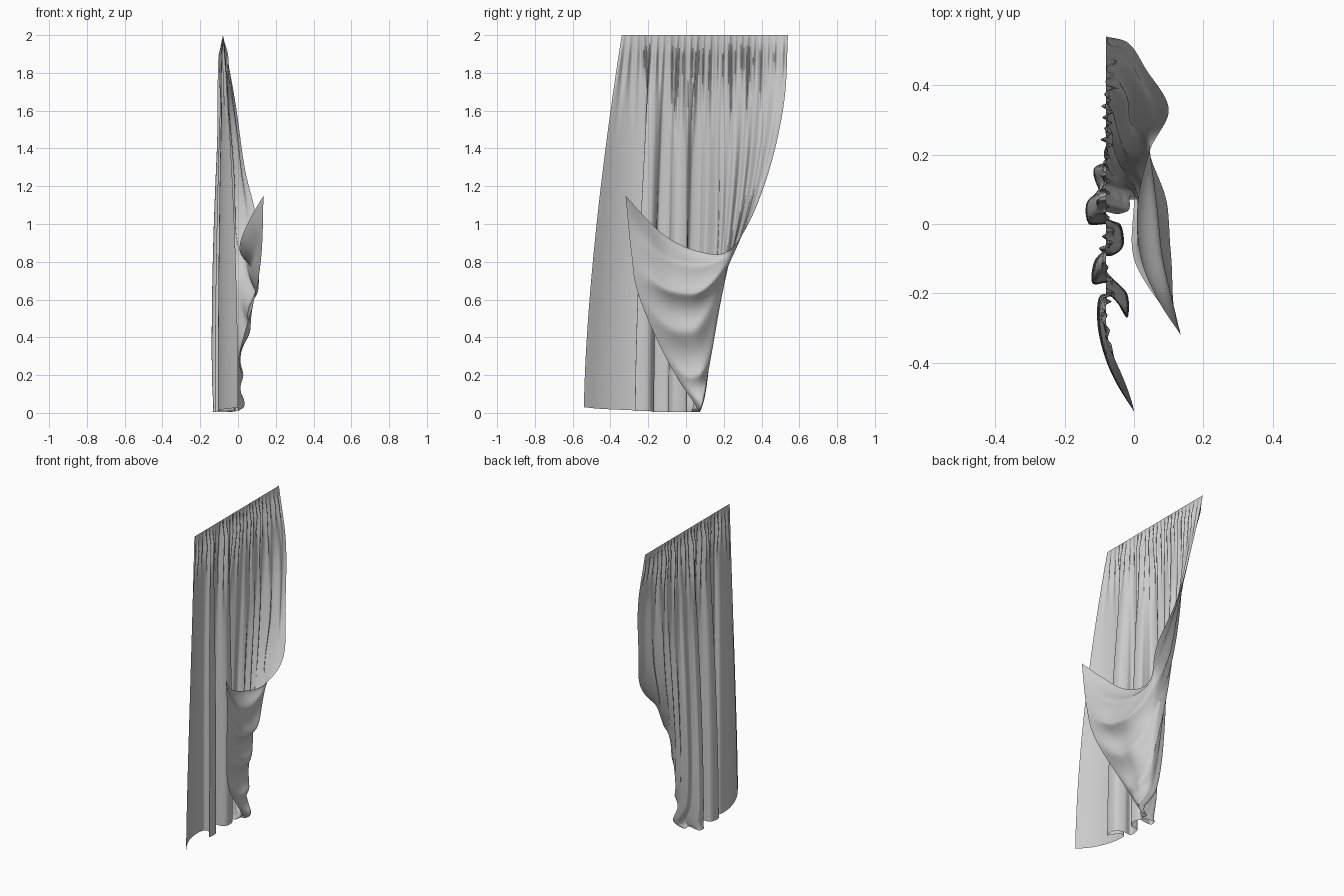
import bpy, math, random
from mathutils import Vector

if "Cube" in bpy.data.objects:
    bpy.data.objects.remove(bpy.data.objects["Cube"])

random.seed(4)
TAU = 2 * math.pi


def spline(pts, t):
    """Catmull-Rom point at t in 0..1."""
    n = len(pts) - 1
    f = min(max(t, 0), 1) * n
    i = min(int(f), n - 1)
    f -= i
    b, c = pts[i], pts[i + 1]
    a = pts[i - 1] if i > 0 else b * 2 - c
    d = pts[i + 2] if i + 2 <= n else c * 2 - b
    return 0.5 * (2 * b + (c - a) * f + (2 * a - 5 * b + 4 * c - d) * f * f
                  + (3 * b - a - 3 * c + d) * f ** 3)


def smooth(a, b, x):
    x = min(max((x - a) / (b - a), 0), 1)
    return x * x * (3 - 2 * x)


def vecs(rows):
    return [Vector(r) for r in rows]


# guide strands of the lifted half: fold edge first, free edge last
hang = vecs([(-.08, .19, 2), (-.08, .18, 1.4), (-.09, .17, .9), (-.08, .14, .45), (-.05, .115, .2),
             (0, .10, .10), (.03, .09, .06), (.03, .08, .03), (0, .07, .01)])
low = vecs([(-.08, .27, 2), (-.07, .26, 1.4), (-.07, .22, .9), (-.05, .165, .5), (-.02, .13, .3),
            (.015, .08, .23), (.015, .02, .22), (.01, -.04, .24), (0, -.10, .28)])
mid = vecs([(-.08, .35, 2), (-.07, .34, 1.5), (-.06, .30, 1.1), (-.04, .235, .82), (0, .165, .62),
            (.05, .06, .50), (.06, -.05, .50), (.075, -.15, .55), (.09, -.25, .62)])
high = vecs([(-.08, .44, 2), (-.04, .43, 1.6), (-.01, .38, 1.25), (0, .31, .98), (.04, .22, .80),
             (.08, .08, .70), (.095, -.08, .72), (.11, -.19, .79), (.125, -.29, .85)])
free = vecs([(-.08, .54, 2), (-.015, .52, 1.65), (.035, .445, 1.3), (.10, .33, 1.0), (.045, .21, .85),
             (.01, .05, .86), (.02, -.10, .93), (.07, -.22, 1.04), (.135, -.32, 1.15)])
strands = [hang, low, mid, high, free]

# pleated hem of the hanging half, seen from above
hem = vecs([(0, -.54, .03), (-.05, -.46, .022), (-.085, -.38, .018), (-.105, -.29, .014), (-.10, -.21, .01),
            (-.06, -.21, .01), (-.02, -.27, .01), (-.02, -.20, .01), (-.07, -.17, .005), (-.12, -.17, .005),
            (-.11, -.10, .005), (-.06, -.09, .005), (-.03, -.06, .005), (-.04, 0, .005), (-.08, 0, .005),
            (-.13, 0, .005), (-.125, .04, .005), (-.08, .035, .005), (-.04, .03, .005), (-.04, .07, .005),
            (0, .07, .01)])

ROWS, PANEL, SWAG = 88, 230, 150


def panel_raw(u, s):
    """Hanging half; s is the fraction of the drop."""
    h = spline(hem, u)
    wx, wy = 1 - (1 - s) ** 2, 1 - (1 - s) ** 1.55
    y = -.34 + .53 * u
    return Vector((-.08 + (h.x + .08) * wx, y + (h.y - y) * wy, 2 + (h.z - 2) * s))


# gathered wrinkles below the heading, each with its own depth and length
depth = [random.uniform(.3, 1.2) * (-1) ** i for i in range(60)]
length = [random.uniform(.12, .36) for i in range(60)]


def wrinkle(y, d):
    f = (y + .34) / .88 * 50
    i = min(int(f), 49)
    fade = smooth(0, .06, d) * (1 - smooth(.03, length[i], d))
    return .017 * depth[i] * math.sin(math.pi * (f - i)) * fade


def cloth(col, row):
    t = row / ROWS
    edge = spline(hang, t)
    s = (2 - edge.z) / 1.99
    if col <= PANEL:
        u = col / PANEL
        p = panel_raw(u, s)
        p += (edge - panel_raw(1, s)) * smooth(.72, 1, u)
        y0 = -.34 + .53 * u
    else:
        q = (col - PANEL) / SWAG
        p = spline([spline(g, t) for g in strands], q)
        y0 = .19 + .35 * q
        # folds running down into the gather, then across the swag
        window = math.sin(math.pi * q) ** .5
        p.x += .013 * math.sin(TAU * 5 * q) * window * smooth(.04, .2, t) * (1 - smooth(.36, .5, t))
        sag = smooth(.48, .65, t) * (1 - smooth(.75, 1, t)) * window
        p.x += .015 * math.sin(TAU * 4.5 * q + 2.5 * t) * sag
        p.z += .012 * math.cos(TAU * 4.5 * q + 2.5 * t) * sag
    p.x += wrinkle(y0, (2 - p.z) / 2) * (1 - smooth(.4, .5, t))
    p.z = max(p.z, 0)
    return p


# one continuous sheet of cloth
cols = PANEL + SWAG + 1
verts = [cloth(c, r) for r in range(ROWS + 1) for c in range(cols)]
faces = [(r * cols + c, (r + 1) * cols + c, (r + 1) * cols + c + 1, r * cols + c + 1)
         for r in range(ROWS) for c in range(cols - 1)]
mesh = bpy.data.meshes.new("curtain")
mesh.from_pydata(verts, [], faces)
mesh.shade_smooth()
curtain = bpy.data.objects.new("curtain", mesh)
bpy.context.collection.objects.link(curtain)
